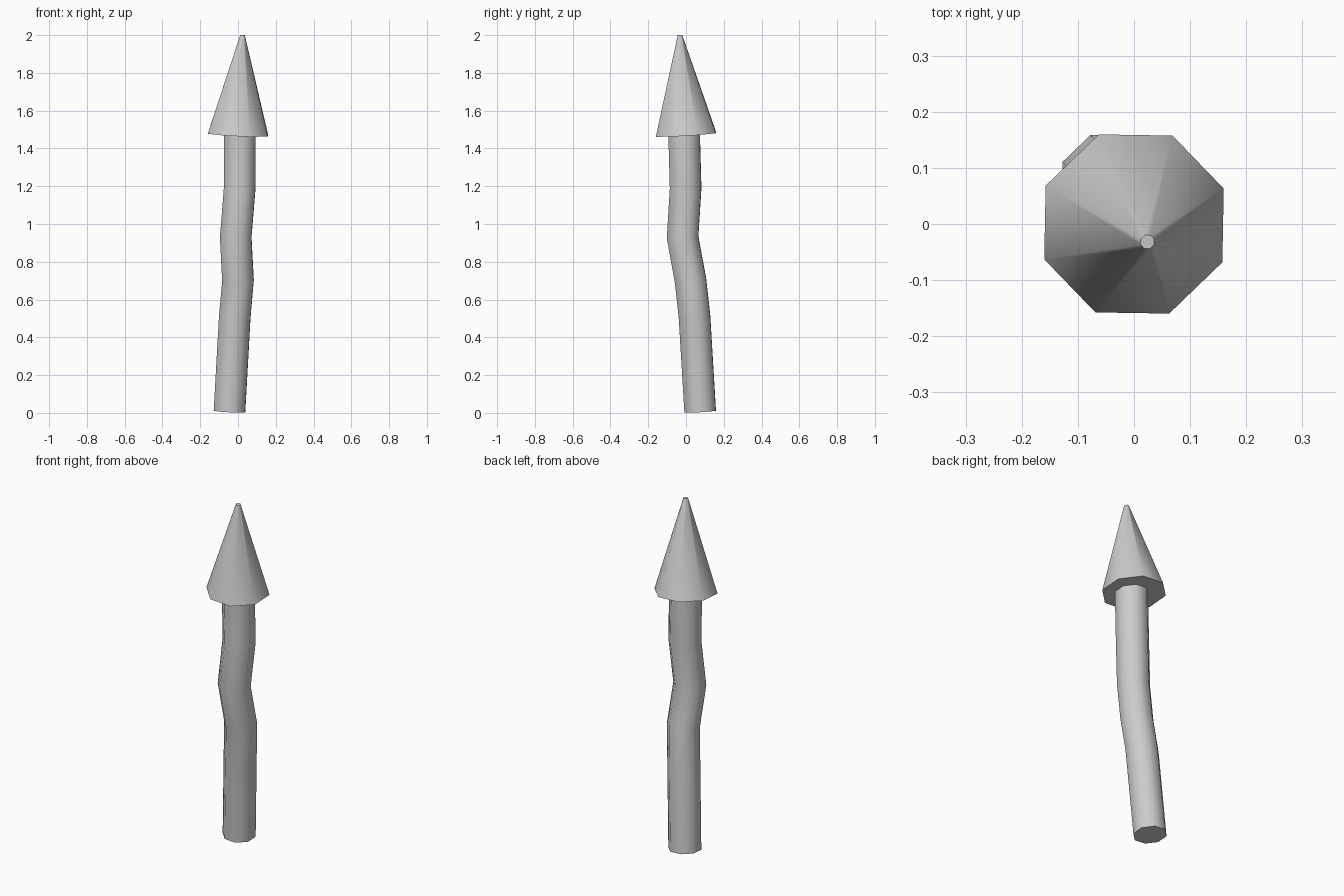
import bpy, bmesh, math
from mathutils import Vector

if "Cube" in bpy.data.objects:
    bpy.data.objects.remove(bpy.data.objects["Cube"])

SIDES = 8
PHASE = math.radians(21.5)


def loft(name, stations):
    """Octagonal tube through (centre, radius) stations, capped at both ends."""
    bm = bmesh.new()
    pts = [Vector(p) for p, r in stations]
    rings = []
    for i, (p, r) in enumerate(stations):
        # ring plane follows the path, averaged at the bends
        a, b = pts[max(i - 1, 0)], pts[min(i + 1, len(pts) - 1)]
        turn = Vector((0, 0, 1)).rotation_difference((b - a).normalized())
        ring = []
        for k in range(SIDES):
            t = PHASE + math.tau * k / SIDES
            ring.append(bm.verts.new(pts[i] + turn @ Vector((r * math.cos(t), r * math.sin(t), 0))))
        rings.append(ring)
    for lo, hi in zip(rings, rings[1:]):
        for k in range(SIDES):
            n = (k + 1) % SIDES
            bm.faces.new((lo[k], lo[n], hi[n], hi[k]))
    bm.faces.new(rings[0][::-1])
    bm.faces.new(rings[-1])
    mesh = bpy.data.meshes.new(name)
    bm.to_mesh(mesh)
    bm.free()
    obj = bpy.data.objects.new(name, mesh)
    bpy.context.collection.objects.link(obj)
    bpy.ops.object.select_all(action='DESELECT')
    obj.select_set(True)
    bpy.context.view_layer.objects.active = obj
    bpy.ops.object.shade_smooth_by_angle(angle=math.radians(60))
    return obj


# Crooked wooden shaft
R = 0.09
path = [(-0.045, 0.075, 0.008), (-0.017, 0.045, 0.51), (0.0, 0.024, 0.70),
        (-0.012, -0.018, 0.93), (0.009, -0.002, 1.19), (0.009, -0.010, 1.48)]
loft("shaft", [(p, R) for p in path])

# Pointed head, leaning slightly, with a tiny blunt tip
loft("pointed_head", [((0, 0, 1.474), 0.172), ((0.024, -0.032, 2.0), 0.013)])
